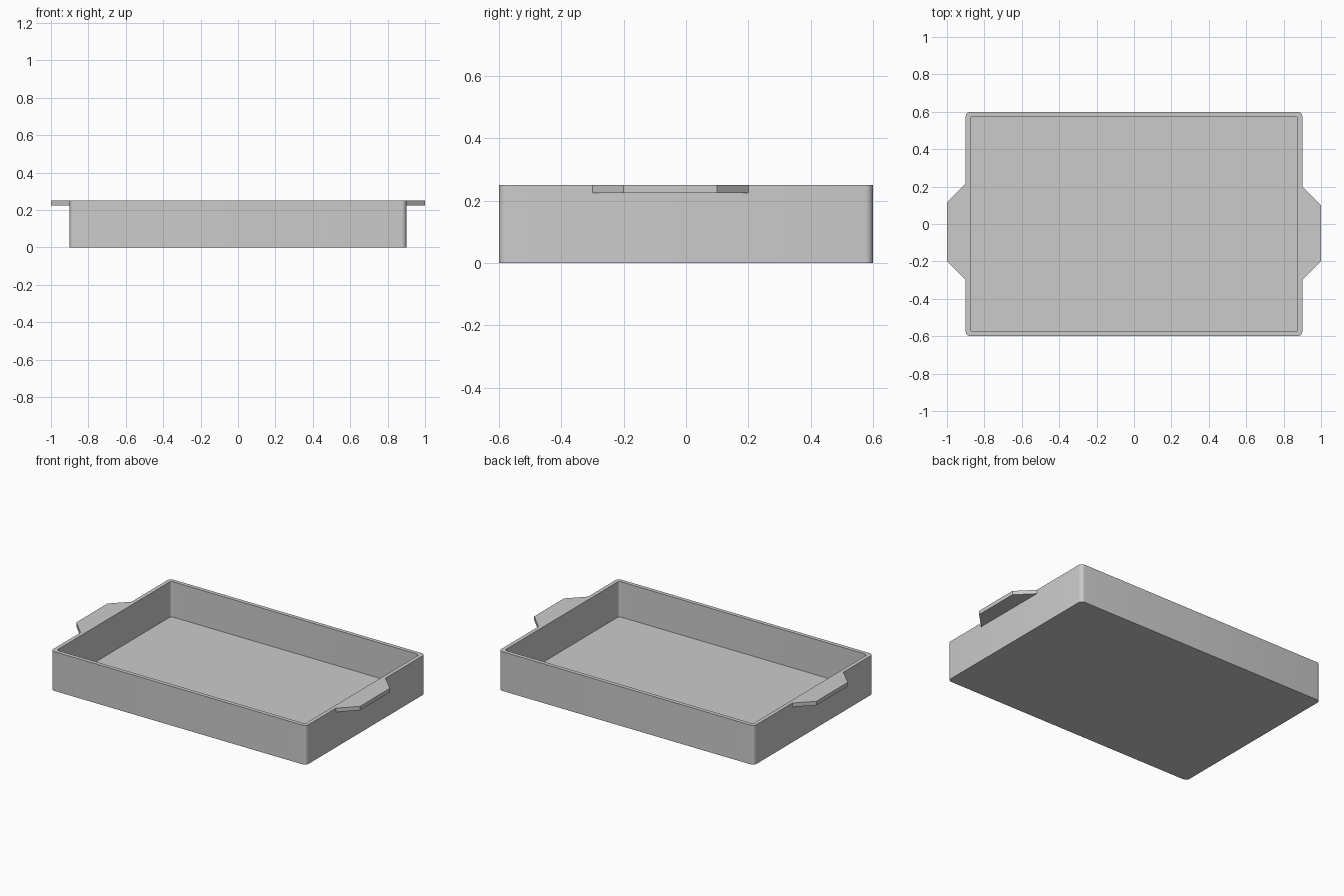
import bpy
import bmesh
from math import cos, sin, pi, radians

if "Cube" in bpy.data.objects:
    bpy.data.objects.remove(bpy.data.objects["Cube"])

HX, HY, H = 0.9, 0.6, 0.25   # outer half size and height
T = 0.025                    # wall, floor and handle thickness
SEG = 6                      # segments per rounded corner


def finish(name, bm):
    bmesh.ops.recalc_face_normals(bm, faces=bm.faces)
    mesh = bpy.data.meshes.new(name)
    bm.to_mesh(mesh)
    bm.free()
    obj = bpy.data.objects.new(name, mesh)
    bpy.context.collection.objects.link(obj)
    return obj


def ring(bm, hx, hy, r, z):
    """Rounded rectangle of vertices, counter-clockwise."""
    verts = []
    for i, (sx, sy) in enumerate([(1, 1), (-1, 1), (-1, -1), (1, -1)]):
        for k in range(SEG + 1):
            a = (i + k / SEG) * pi / 2
            verts.append(bm.verts.new((sx * (hx - r) + r * cos(a),
                                       sy * (hy - r) + r * sin(a), z)))
    return verts


# Tray: outer wall, rim, inner wall and floor as one closed shell
bm = bmesh.new()
rings = [ring(bm, HX, HY, 0.025, 0), ring(bm, HX, HY, 0.025, H),
         ring(bm, HX - T, HY - T, 0.015, H), ring(bm, HX - T, HY - T, 0.015, T)]
for a, b in zip(rings, rings[1:]):
    for i in range(len(a)):
        j = (i + 1) % len(a)
        bm.faces.new((a[i], a[j], b[j], b[i]))
bm.faces.new(rings[0])
bm.faces.new(rings[-1])
tray = finish("tray", bm)
bpy.context.view_layer.objects.active = tray
tray.select_set(True)
bpy.ops.object.shade_smooth_by_angle(angle=radians(30))


# Handles: tapered flat tabs flush with the rim
def handle(name, side, back):
    bm = bmesh.new()
    outline = [(HX, -0.3), (1.0, -0.2), (1.0, back - 0.1), (HX, back)]
    low = [bm.verts.new((side * x, y, H - T)) for x, y in outline]
    face = bm.faces.new(low)
    top = bmesh.ops.extrude_face_region(bm, geom=[face], use_keep_orig=True)
    bmesh.ops.translate(bm, vec=(0, 0, T),
                        verts=[v for v in top["geom"] if isinstance(v, bmesh.types.BMVert)])
    finish(name, bm)


handle("right_handle", 1, 0.2)
handle("left_handle", -1, 0.215)
